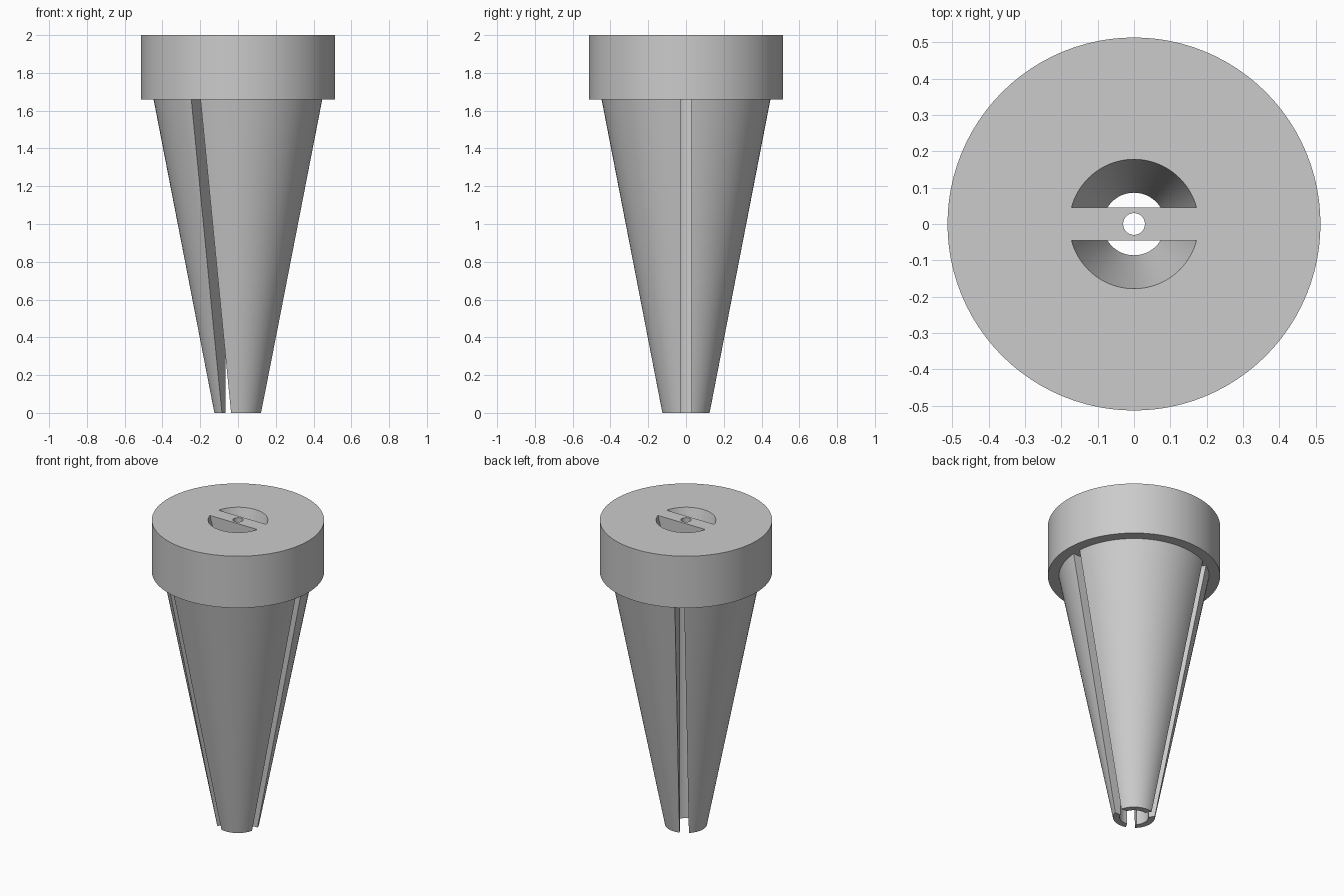
import bpy, bmesh, math
from mathutils import Matrix, Vector

if "Cube" in bpy.data.objects:
    bpy.data.objects.remove(bpy.data.objects["Cube"])

SEG = 96
CAP_Z, TOP_Z = 1.66, 2.0
BORE, FUNNEL = 0.086, 0.178

grey = bpy.data.materials.new("plain grey")
grey.diffuse_color = (0.6, 0.6, 0.6, 1)
grey.use_nodes = True
grey.node_tree.nodes["Principled BSDF"].inputs["Base Color"].default_value = grey.diffuse_color


def make_object(name, bm):
    bmesh.ops.recalc_face_normals(bm, faces=bm.faces[:])
    mesh = bpy.data.meshes.new(name)
    bm.to_mesh(mesh)
    bm.free()
    mesh.materials.append(grey)
    obj = bpy.data.objects.new(name, mesh)
    bpy.context.collection.objects.link(obj)
    return obj


def frustum(r_low, r_high, z_low, z_high, seg=SEG):
    bm = bmesh.new()
    bmesh.ops.create_cone(bm, cap_ends=True, segments=seg, radius1=r_low,
                          radius2=r_high, depth=z_high - z_low,
                          matrix=Matrix.Translation((0, 0, (z_low + z_high) / 2)))
    return bm


def cut(target, cutter):
    mod = target.modifiers.new("cut", 'BOOLEAN')
    mod.operation, mod.solver, mod.object = 'DIFFERENCE', 'EXACT', cutter
    bpy.context.view_layer.objects.active = target
    bpy.ops.object.modifier_apply(modifier=mod.name)
    bpy.data.objects.remove(cutter, do_unlink=True)


# Tapered spike with a straight bore and three full-length slots
spike = make_object("tapered_spike", frustum(0.125, 0.447, 0, CAP_Z))
cut(spike, make_object("bore_cutter", frustum(BORE, BORE, -0.1, CAP_Z + 0.1)))
for k in range(3):
    bm = bmesh.new()
    bmesh.ops.create_cube(bm, size=1, matrix=Matrix.Rotation(k * math.tau / 3, 4, 'Z')
                          @ Matrix.Translation((0.32, 0, 0.85))
                          @ Matrix.Diagonal((0.56, 0.056, 2.0, 1)))
    cut(spike, make_object("slot_cutter", bm))

# Remove the spike's top faces, which the cap covers
bm = bmesh.new()
bm.from_mesh(spike.data)
hidden = [f for f in bm.faces if f.normal.z > 0.9 and f.calc_center_median().z > CAP_Z - 0.01]
bmesh.ops.delete(bm, geom=hidden, context='FACES')
bm.to_mesh(spike.data)
bm.free()

# Round cap: two half funnels leave a crossbar with a small centre hole
cap = make_object("round_cap", frustum(0.513, 0.513, CAP_Z, TOP_Z))
slope = (FUNNEL - BORE) / (TOP_Z - CAP_Z)
for side in (-1, 1):
    bm = frustum(BORE - 0.05 * slope, FUNNEL + 0.05 * slope, CAP_Z - 0.05, TOP_Z + 0.05)
    res = bmesh.ops.bisect_plane(bm, geom=bm.verts[:] + bm.edges[:] + bm.faces[:],
                                 plane_co=Vector((0, side * 0.045, 0)),
                                 plane_no=Vector((0, side, 0)), clear_inner=True)
    rim = [e for e in res["geom_cut"] if isinstance(e, bmesh.types.BMEdge)]
    bmesh.ops.holes_fill(bm, edges=rim, sides=0)
    cut(cap, make_object("funnel_cutter", bm))
cut(cap, make_object("hole_cutter", frustum(0.03, 0.03, CAP_Z - 0.1, TOP_Z + 0.1, 32)))

# Smooth round walls, sharp edges
for obj in (spike, cap):
    bpy.ops.object.select_all(action='DESELECT')
    obj.select_set(True)
    bpy.context.view_layer.objects.active = obj
    bpy.ops.object.shade_smooth_by_angle(angle=math.radians(30))
